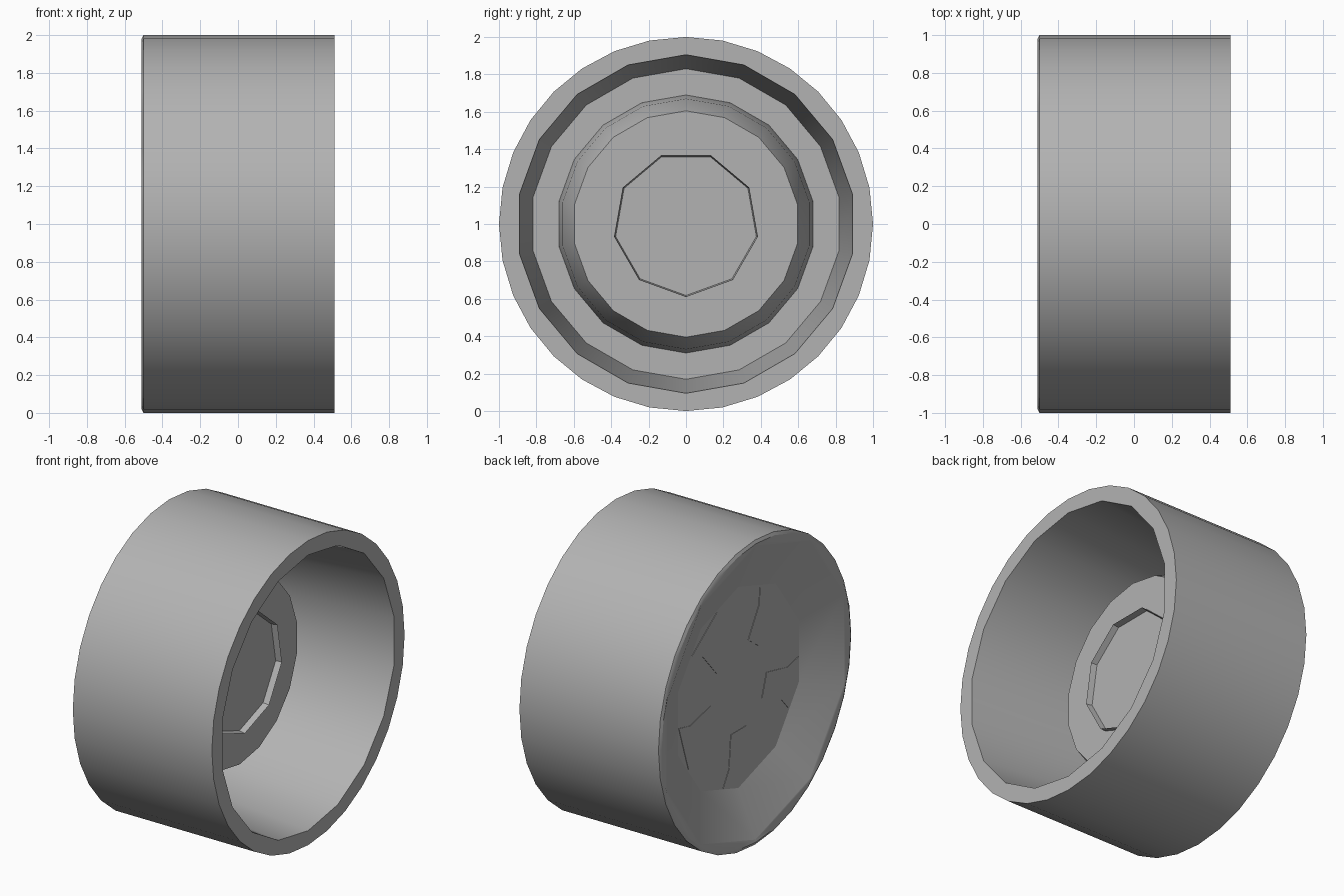
import bpy, bmesh
from math import sin, cos, pi, radians
from mathutils import Matrix, Vector

cube = bpy.data.objects.get("Cube")
if cube:
    bpy.data.objects.remove(cube)

GREY = (0.45, 0.45, 0.45, 1)
mat = bpy.data.materials.new("plain grey")
mat.use_nodes = True
mat.diffuse_color = GREY
mat.node_tree.nodes["Principled BSDF"].inputs["Base Color"].default_value = GREY


def finish(name, bm, angle):
    mesh = bpy.data.meshes.new(name)
    bm.to_mesh(mesh)
    bm.free()
    obj = bpy.data.objects.new(name, mesh)
    bpy.context.collection.objects.link(obj)
    obj.data.materials.append(mat)
    bpy.ops.object.select_all(action='DESELECT')
    obj.select_set(True)
    bpy.context.view_layer.objects.active = obj
    bpy.ops.object.shade_smooth_by_angle(angle=radians(angle))


def circle(r, n):
    """Points (y, z) around the axle, with a vertex at the bottom."""
    return [(r * sin(2 * pi * i / n), -r * cos(2 * pi * i / n)) for i in range(n)]


def shell(name, rings, inward=False, cap=False, angle=32):
    """Bridge rings (x, radius, sides) around the axle, facing it or facing away."""
    bm = bmesh.new()
    loops = []
    for x, r, n in rings:
        vs = [bm.verts.new((x, y, z + 1)) for y, z in circle(r, n)]
        loops.append([bm.edges.new((vs[i], vs[(i + 1) % n])) for i in range(n)])
    for a, b in zip(loops, loops[1:]):
        bmesh.ops.bridge_loops(bm, edges=a + b)
    if cap:
        bmesh.ops.contextual_create(bm, geom=loops[-1])
    bmesh.ops.recalc_face_normals(bm, faces=bm.faces[:])
    axle = Vector((0, 0, 1))
    facing = sum(f.normal.yz.dot((f.calc_center_median() - axle).yz) * f.calc_area()
                 for f in bm.faces)
    if (facing > 0) == inward:
        bmesh.ops.reverse_faces(bm, faces=bm.faces[:])
    finish(name, bm, angle)


def plate(name, outline, turns=1, thickness=0):
    """Flat plate on the dish floor, repeated around the axle."""
    bm = bmesh.new()
    for k in range(turns):
        turn = Matrix.Rotation(2 * pi * k / turns, 3, 'X')
        face = bm.faces.new([bm.verts.new(turn @ Vector((-0.38, y, z)) + Vector((0, 0, 1)))
                             for y, z in outline])
        face.normal_update()
        if face.normal.x > 0:
            face.normal_flip()
    if thickness:
        ext = bmesh.ops.extrude_face_region(bm, geom=bm.faces[:])
        bmesh.ops.translate(bm, vec=(-thickness, 0, 0),
                            verts=[g for g in ext["geom"] if isinstance(g, bmesh.types.BMVert)])
        bmesh.ops.recalc_face_normals(bm, faces=bm.faces[:])
    finish(name, bm, 30)


# Outer tread with the flat rim at each end
shell("tread", [(-0.505, 0.965, 10), (-0.51, 0.98, 32), (-0.5, 1, 32),
                (0.51, 1, 32), (0.51, 0.905, 18)])

# Deep bowl on the open end, reaching almost to the far side
shell("bowl", [(0.51, 0.905, 18), (-0.34, 0.83, 18), (-0.34, 0.69, 18)], inward=True)

# Drum standing in the bowl, its flat face carrying a raised hub collar
shell("drum", [(-0.34, 0.69, 18), (-0.15, 0.67, 18), (0.01, 0.605, 18),
               (0.01, 0.39, 9), (0.05, 0.39, 9)])
shell("hub_recess", [(0.05, 0.39, 9), (0, 0.38, 9)], inward=True, cap=True)

# Shallow dish on the closed end, with five flared spokes barely proud of its floor
shell("dish", [(-0.505, 0.965, 10), (-0.38, 0.66, 10)], inward=True, angle=50)
plate("dish_floor", circle(0.66, 10))
plate("spokes", [(-0.08, -0.28), (0.08, -0.28), (0.1, -0.5), (0.16, -0.6),
                 (-0.16, -0.6), (-0.1, -0.5)], turns=5, thickness=0.003)
